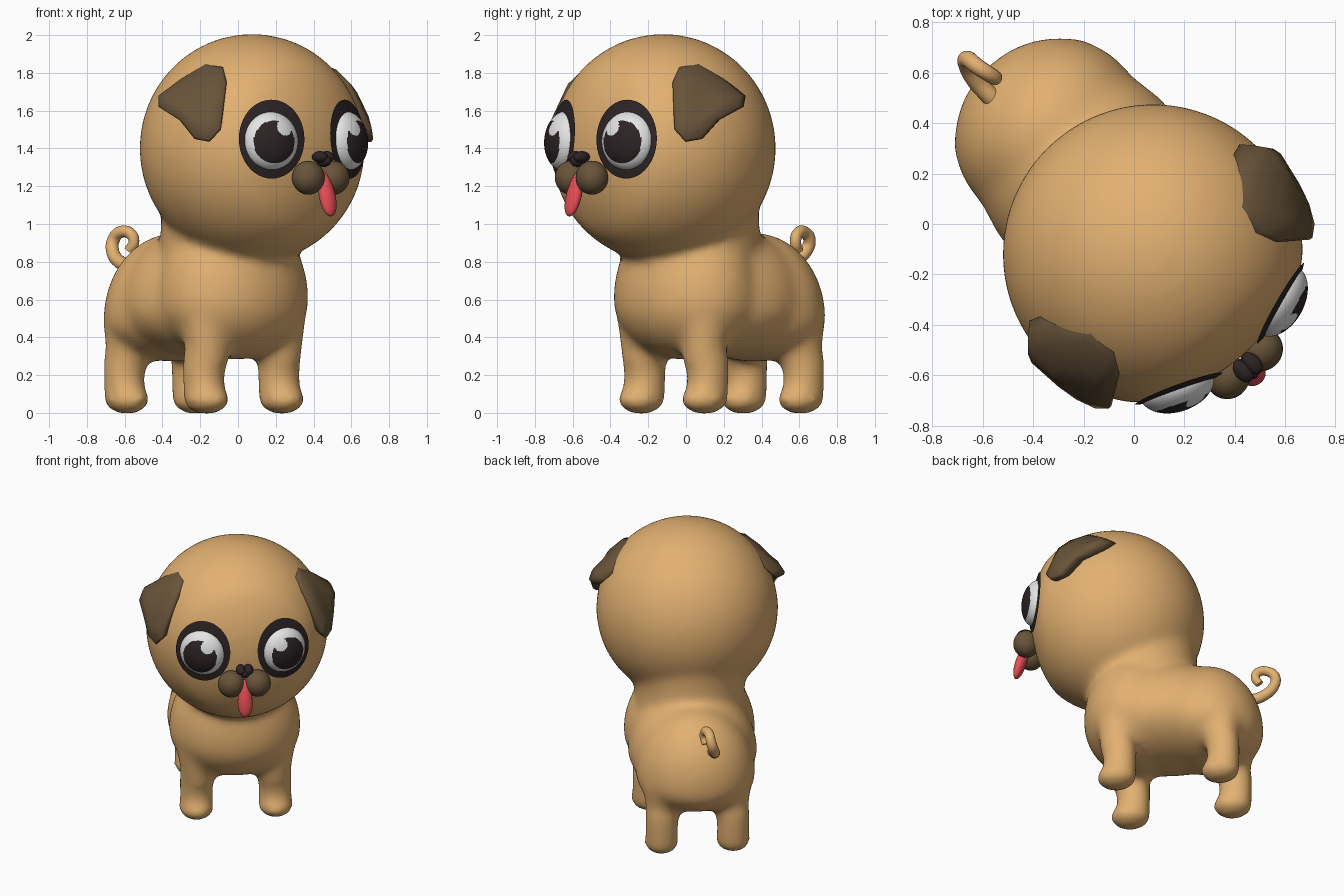
import bpy, bmesh, math
from mathutils import Matrix, Vector

if "Cube" in bpy.data.objects:
    bpy.data.objects.remove(bpy.data.objects["Cube"])

# The dog is built facing -y, then turned 40 degrees as a whole
TURN = Matrix.Translation((-0.015, -0.013, 0)) @ Matrix.Rotation(math.radians(40), 4, 'Z')
HEAD = Vector((0, -0.14, 1.4))
HEAD_R = 0.597


def material(name, rgb):
    m = bpy.data.materials.new(name)
    m.diffuse_color = (*rgb, 1)
    m.use_nodes = True
    m.node_tree.nodes["Principled BSDF"].inputs["Base Color"].default_value = m.diffuse_color
    return m


TAN = material("tan fur", (0.76, 0.435, 0.165))
BROWN = material("dark brown fur", (0.14, 0.088, 0.042))
BLACK = material("soft black", (0.026, 0.017, 0.018))
WHITE = material("eye white", (0.78, 0.78, 0.78))
RED = material("tongue red", (0.78, 0.075, 0.09))


def finish(name, bm, mats, mirror=False):
    """Make the object, and its mirrored twin when asked."""
    obs = []
    for s in ((-1, 1) if mirror else (1,)):
        b = bm.copy()
        if s < 0:
            bmesh.ops.scale(b, vec=(-1, 1, 1), verts=b.verts)
            bmesh.ops.reverse_faces(b, faces=b.faces)
        for f in b.faces:
            f.smooth = True
        me = bpy.data.meshes.new(name)
        b.to_mesh(me)
        b.free()
        for m in mats:
            me.materials.append(m)
        label = name if not mirror else ("right_" if s < 0 else "left_") + name
        ob = bpy.data.objects.new(label, me)
        bpy.context.collection.objects.link(ob)
        ob.matrix_world = TURN
        obs.append(ob)
    bm.free()
    return obs


def ball(bm, centre, r, low=None, seg=40):
    """Ellipsoid; 'low' is a different radius for its lower half."""
    vs = bmesh.ops.create_uvsphere(bm, u_segments=seg, v_segments=seg // 2, radius=1)["verts"]
    for v in vs:
        rz = low if low and v.co.z < 0 else r[2]
        v.co = Vector((v.co.x * r[0], v.co.y * r[1], v.co.z * rz)) + Vector(centre)
    return vs


def cone(bm, centre, z0, z1, r0, r1):
    m = Matrix.Translation((centre[0], centre[1], (z0 + z1) / 2))
    bmesh.ops.create_cone(bm, cap_ends=True, segments=32, radius1=r0, radius2=r1,
                          depth=z1 - z0, matrix=m)


def flat_face(p):
    """Flatten the front of the head."""
    d = HEAD.y - p.y
    if d > 0.4:
        d = 0.4 + (d - 0.4) * 0.7
    return Vector((p.x, HEAD.y - d, p.z))


# Body, head and legs, fused and softened
bm = bmesh.new()
for w in ball(bm, HEAD, (HEAD_R, HEAD_R, 0.607), seg=64):
    w.co = flat_face(w.co)
ball(bm, (0, 0.02, 0.6), (0.435, 0.35, 0.5), low=0.32)      # chest
ball(bm, (0, 0.25, 0.56), (0.425, 0.5, 0.43), low=0.27)     # belly
ball(bm, (0, 0.49, 0.5), (0.395, 0.365, 0.455), low=0.23)   # rump
cone(bm, (0, 0.06), 0.6, 1.15, 0.37, 0.35)                  # neck
for s in (-1, 1):
    for x, y, r in ((0.26, -0.05, 0.108), (0.235, 0.635, 0.106)):
        cone(bm, (x * s, y), 0.03, 0.3, r, r + 0.006)
        cone(bm, (x * s * 0.96, y - 0.02), 0.25, 0.5, r, r + 0.03)
        ball(bm, (x * s, y - 0.025, 0.07), (r + 0.012, r + 0.026, 0.08))
body = finish("body_and_head", bm, [TAN])[0]
mod = body.modifiers.new("fuse", 'REMESH')
mod.mode = 'VOXEL'
mod.voxel_size = 0.022
mod.use_smooth_shade = True
mod = body.modifiers.new("soften", 'SMOOTH')
mod.factor = 0.5
mod.iterations = 28

# Curled tail
cu = bpy.data.curves.new("tail", 'CURVE')
cu.dimensions = '3D'
cu.bevel_depth = 0.034
cu.bevel_resolution = 5
cu.use_fill_caps = True
path = [(-0.09, 0.74, 0.77), (-0.095, 0.84, 0.80), (-0.08, 0.915, 0.86), (-0.065, 0.925, 0.915),
        (-0.055, 0.88, 0.957), (-0.035, 0.815, 0.945), (-0.03, 0.80, 0.90), (-0.04, 0.825, 0.86)]
sp = cu.splines.new('BEZIER')
sp.bezier_points.add(len(path) - 1)
for i, (p, co) in enumerate(zip(sp.bezier_points, path)):
    p.co = co
    p.handle_left_type = p.handle_right_type = 'AUTO'
    p.radius = 1.1 - 0.04 * i
cu.materials.append(TAN)
tail = bpy.data.objects.new("tail", cu)
bpy.context.collection.objects.link(tail)
tail.matrix_world = TURN


def frame(az, el):
    """Directions ahead, outward and up."""
    az, el = math.radians(az), math.radians(el)
    n = Vector((math.sin(az) * math.cos(el), -math.cos(az) * math.cos(el), math.sin(el)))
    u = Vector((math.cos(az), math.sin(az), 0))
    return n, u, n.cross(u) if n.cross(u).z > 0 else u.cross(n)


def disc(rings, seg, place):
    """Round sheet; place(a, b) maps unit-disc coordinates to space."""
    bm = bmesh.new()
    c = bm.verts.new(place(0, 0))
    prev = None
    for k in range(1, rings + 1):
        q = k / rings
        row = [bm.verts.new(place(q * math.cos(t), q * math.sin(t)))
               for t in (2 * math.pi * i / seg for i in range(seg))]
        for i in range(seg):
            j = (i + 1) % seg
            if prev:
                bm.faces.new((prev[i], row[i], row[j], prev[j]))
            else:
                bm.faces.new((c, row[i], row[j]))
        prev = row
    bm.normal_update()
    if c.normal.dot(c.co - HEAD) < 0:
        bmesh.ops.reverse_faces(bm, faces=bm.faces)
    return bm


n, u, v = frame(27.5, 4)        # where the eye sits
g, gu, gv = frame(21, 4)        # where it looks
EYE = flat_face(HEAD + n * HEAD_R)


# Dark patches round the eyes, laid on the head
def on_patch(a, b):
    d = n * HEAD_R + u * (0.207 * a + 0.002) + v * (0.224 * b + 0.012)
    return flat_face(HEAD + d.normalized() * HEAD_R) + g * 0.006


finish("eye_patch", disc(10, 48, on_patch), [BLACK], mirror=True)


# Domed eyes with pupil and glint coloured by position
def on_eye(a, b):
    h = math.sqrt(max(0, 1 - a * a - b * b))
    return EYE + g * (-0.03 + 0.1 * h) + gu * (0.153 * a) + gv * (0.157 * b)


bm = disc(32, 96, on_eye)
for f in bm.faces:
    p = f.calc_center_median() - EYE
    a, b = p.dot(gu), p.dot(gv)
    pupil = math.hypot(a, b + 0.01) < 0.114
    glint = math.hypot(a + 0.055, b - 0.066) < 0.044
    f.material_index = 1 if pupil and not glint else 0
finish("eye", bm, [WHITE, BLACK], mirror=True)

# Folded ears: outline seen from the front, wrapped round the head
outline = [(-0.06, 1.75, .02), (-0.08, 1.83, .01), (-0.17, 1.85, .005), (-0.30, 1.77, .02),
           (-0.42, 1.68, .075), (-0.42, 1.62, .08), (-0.31, 1.55, .06), (-0.23, 1.45, .05),
           (-0.15, 1.435, .05), (-0.09, 1.50, .04)]
back = TURN.inverted()
head_w = TURN @ HEAD
mid = Vector([sum(c) / len(outline) for c in zip(*outline)])
bm = bmesh.new()


def on_ear(x, z, lift):
    r = HEAD_R + lift
    dx, dz = x - head_w.x, z - head_w.z
    dy = -math.sqrt(max(0.02, r * r - dx * dx - dz * dz))
    return back @ (head_w + Vector((dx, dy, dz)))


layers = []
for scale, lift in ((0.97, -0.05), (1, -0.02), (1, -0.005), (0.93, 0.008), (0.5, 0.014)):
    pts = [mid.lerp(Vector(p), scale) for p in outline]
    layers.append([bm.verts.new(on_ear(p[0], p[1], p[2] + lift)) for p in pts])
for lo, hi in zip(layers, layers[1:]):
    for i in range(len(outline)):
        j = (i + 1) % len(outline)
        bm.faces.new((lo[i], lo[j], hi[j], hi[i]))
bm.faces.new(layers[-1])
bm.faces.new(layers[0][::-1])
bmesh.ops.triangulate(bm, faces=[f for f in bm.faces if len(f.verts) > 4])
bmesh.ops.scale(bm, vec=(-1, 1, 1), verts=bm.verts)
bmesh.ops.recalc_face_normals(bm, faces=bm.faces)
finish("ear", bm, [BROWN], mirror=True)

# Muzzle lobes
bm = bmesh.new()
ball(bm, (0.086, -0.705, 1.245), (0.088, 0.085, 0.09), seg=32)
finish("muzzle_lobe", bm, [BROWN], mirror=True)

# Nose: two small lobes and a lower tip
bm = bmesh.new()
for s in (-1, 1):
    ball(bm, (0.024 * s, -0.725, 1.355), (0.034, 0.05, 0.031), seg=24)
ball(bm, (0, -0.73, 1.335), (0.03, 0.05, 0.033), seg=24)
finish("nose", bm, [BLACK])

# Tongue: drop shape hanging forward
bm = bmesh.new()
for w in ball(bm, (0, 0, 0), (0.056, 0.036, 0.125), seg=32):
    w.co.x *= 0.85 - 1.6 * w.co.z
    w.co = Matrix.Rotation(math.radians(-17), 3, 'X') @ w.co + Vector((0, -0.755, 1.16))
finish("tongue", bm, [RED])
